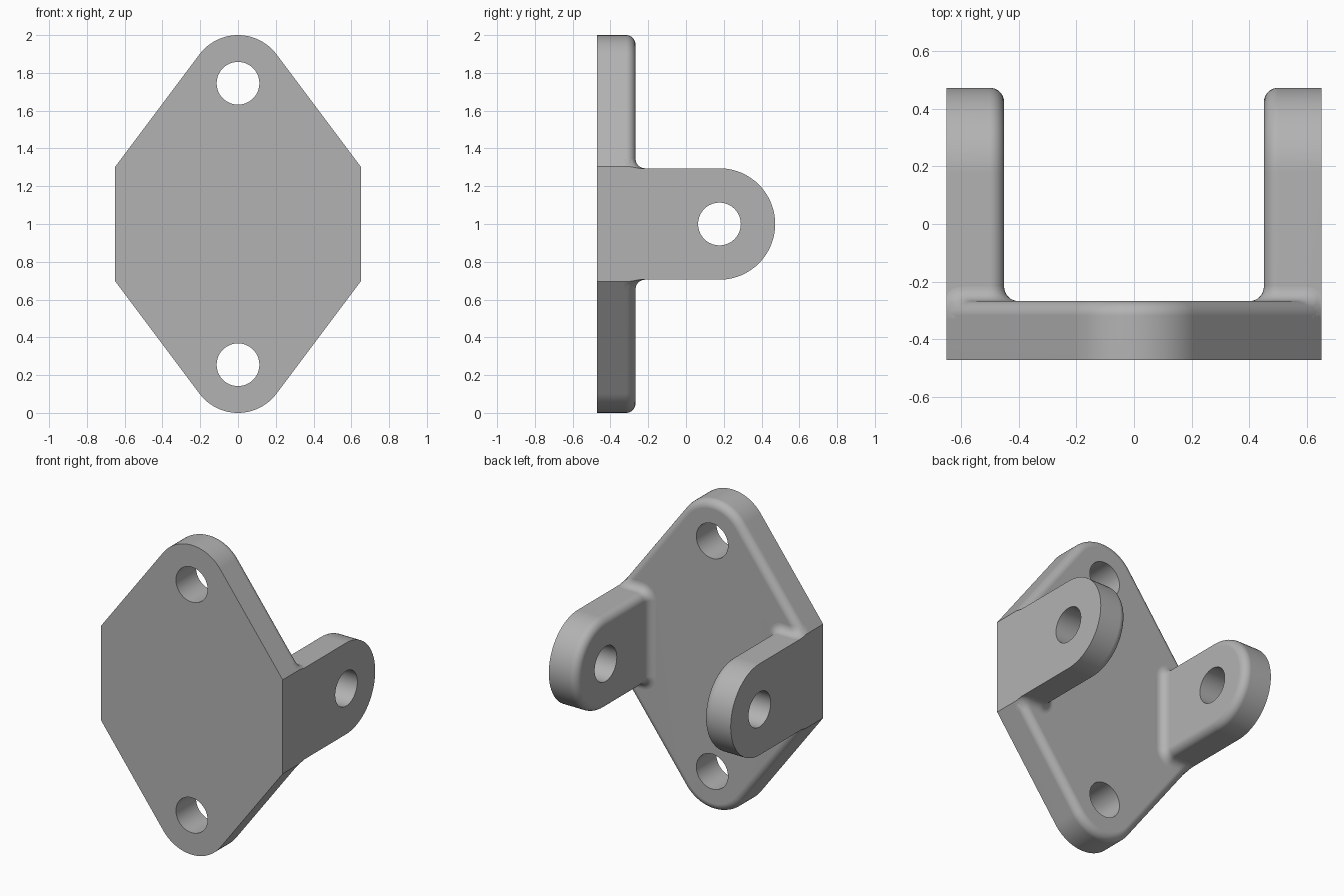
import bpy, bmesh
from math import sin, cos, pi, sqrt, atan2

cube = bpy.data.objects.get("Cube")
if cube:
    bpy.data.objects.remove(cube, do_unlink=True)

# Main dimensions
HALF_W = 0.65             # half width of the plate
FRONT, BACK = -0.472, -0.267
EYE_R, EYE_Z = 0.255, 0.745   # plate ends, z measured from the middle
EAR_H, EAR_Y = 0.295, 0.177   # ear half height, hole centre
EAR_IN = 0.45             # inner face of the ear
HOLE_R = 0.113
R = 0.05                  # edge rounding and fillet radius
MID = 1.0
STEPS = 8

grey = bpy.data.materials.new("plain grey")
grey.use_nodes = True
colour = (0.45, 0.45, 0.45, 1)
grey.diffuse_color = colour
grey.node_tree.nodes["Principled BSDF"].inputs["Base Color"].default_value = colour


def loft(name, rings, closed=True):
    """Skin a stack of point rings; closed rings also get end caps."""
    bm = bmesh.new()
    rows = [[bm.verts.new(p) for p in ring] for ring in rings]
    n = len(rows[0])
    for a, b in zip(rows, rows[1:]):
        for i in range(n if closed else n - 1):
            j = (i + 1) % n
            bm.faces.new((a[i], a[j], b[j], b[i]))
    if closed:
        bm.faces.new(rows[0])
        bm.faces.new(rows[-1])
    bmesh.ops.recalc_face_normals(bm, faces=bm.faces)
    mesh = bpy.data.meshes.new(name)
    bm.to_mesh(mesh)
    bm.free()
    obj = bpy.data.objects.new(name, mesh)
    bpy.context.collection.objects.link(obj)
    mesh.materials.append(grey)
    return obj


def activate(obj):
    bpy.ops.object.select_all(action='DESELECT')
    obj.select_set(True)
    bpy.context.view_layer.objects.active = obj


def combine(obj, other, operation):
    mod = obj.modifiers.new("join", 'BOOLEAN')
    mod.operation, mod.object, mod.solver = operation, other, 'EXACT'
    activate(obj)
    bpy.ops.object.modifier_apply(modifier=mod.name)
    bpy.data.objects.remove(other, do_unlink=True)


def rounding():
    """(inset, distance before the face) pairs along a rounded edge."""
    for k in range(STEPS + 1):
        a = pi / 2 * k / STEPS
        yield R * (1 - cos(a)), R * (1 - sin(a))


def plate_ring(y, d):
    """Plate outline inset by d on its sloping and round edges."""
    r = EYE_R - d
    start = atan2(0.6, 0.8)
    arc = [start + (pi - 2 * start) * k / 24 for k in range(25)]
    corner = EYE_Z + (r - 0.8 * HALF_W) / 0.6
    top = [(HALF_W, corner)]
    top += [(r * cos(a), EYE_Z + r * sin(a)) for a in arc]
    top += [(-HALF_W, corner)]
    outline = top + [(-x, -z) for x, z in top]
    return [(x, y, MID + z) for x, z in outline]


def ear_ring(x, d):
    """Ear outline: straight sides and a round end, inset by d."""
    r = EAR_H - d
    arc = [pi / 2 - pi * k / 40 for k in range(41)]
    outline = [(FRONT, r)] + [(EAR_Y + r * cos(a), r * sin(a)) for a in arc]
    outline += [(FRONT, -r)]
    return [(x, y, MID + z) for y, z in outline]


def plate_drop(x, z):
    """How far the rounded plate edge lies below the flat back."""
    d = EYE_R - (0.8 * x + 0.6 * (abs(z) - EYE_Z))
    d = min(max(d, 0), R)
    return R - sqrt(R * R - (R - d) ** 2)


def fillet_ring(side, h):
    """Line around the ear base at height h of the concave fillet."""
    o = R - sqrt(R * R - (R - h) ** 2)
    edge_z = EAR_H + o
    end_x = min(HALF_W, (EYE_R - 0.6 * (edge_z - EYE_Z)) / 0.8)
    cx, cz = EAR_IN + R, EAR_H - R
    half = [(end_x + (cx - end_x) * k / 12, edge_z) for k in range(12)]
    half += [(cx - (R + o) * sin(a), cz + (R + o) * cos(a))
             for a in (pi / 2 * k / STEPS for k in range(STEPS + 1))]
    path = half + [(x, -z) for x, z in reversed(half)]
    pts = [(x, BACK + h - plate_drop(x, z), z) for x, z in path]
    skirt = BACK - 1.3 * R
    pts = [(end_x, skirt, edge_z)] + pts + [(end_x, skirt, -edge_z)]
    return [(side * x, y, MID + z) for x, y, z in pts]


def drill(obj, location, rotation):
    bpy.ops.mesh.primitive_cylinder_add(vertices=64, radius=HOLE_R, depth=0.6,
                                        location=location, rotation=rotation)
    cutter = bpy.context.object
    cutter.hide_render = True
    cutter.data.materials.append(grey)
    combine(obj, cutter, 'DIFFERENCE')


def finish(obj):
    activate(obj)
    bpy.ops.object.shade_smooth_by_angle(angle=pi / 6)
    mod = obj.modifiers.new("even shading", 'WEIGHTED_NORMAL')
    mod.keep_sharp = True


# Mounting plate with its two bolt holes
bracket = loft("mounting_plate", [plate_ring(FRONT, 0)]
               + [plate_ring(BACK - t, d) for d, t in rounding()])
for sign in (-1, 1):
    drill(bracket, (0, (FRONT + BACK) / 2, MID + sign * EYE_Z), (pi / 2, 0, 0))

# Ears with pin holes, and the fillets around their bases
for side, label in ((1, "left"), (-1, "right")):
    ear = loft(label + "_ear", [ear_ring(side * HALF_W, 0)]
               + [ear_ring(side * (EAR_IN + t), d) for d, t in rounding()])
    drill(ear, (side * (HALF_W + EAR_IN) / 2, EAR_Y, MID), (0, pi / 2, 0))
    finish(ear)
    fillet = loft(label + "_ear_fillet",
                  [fillet_ring(side, R * (1 - cos(pi / 2 * k / STEPS)))
                   for k in range(STEPS + 1)], closed=False)
    # Turn the open fillet strip so that it faces outwards
    top = max(fillet.data.polygons, key=lambda p: p.center.z)
    inner = min(fillet.data.polygons, key=lambda p: abs(p.center.x))
    if inner.normal.x * side > 0:
        fillet.data.flip_normals()
    finish(fillet)
finish(bracket)
